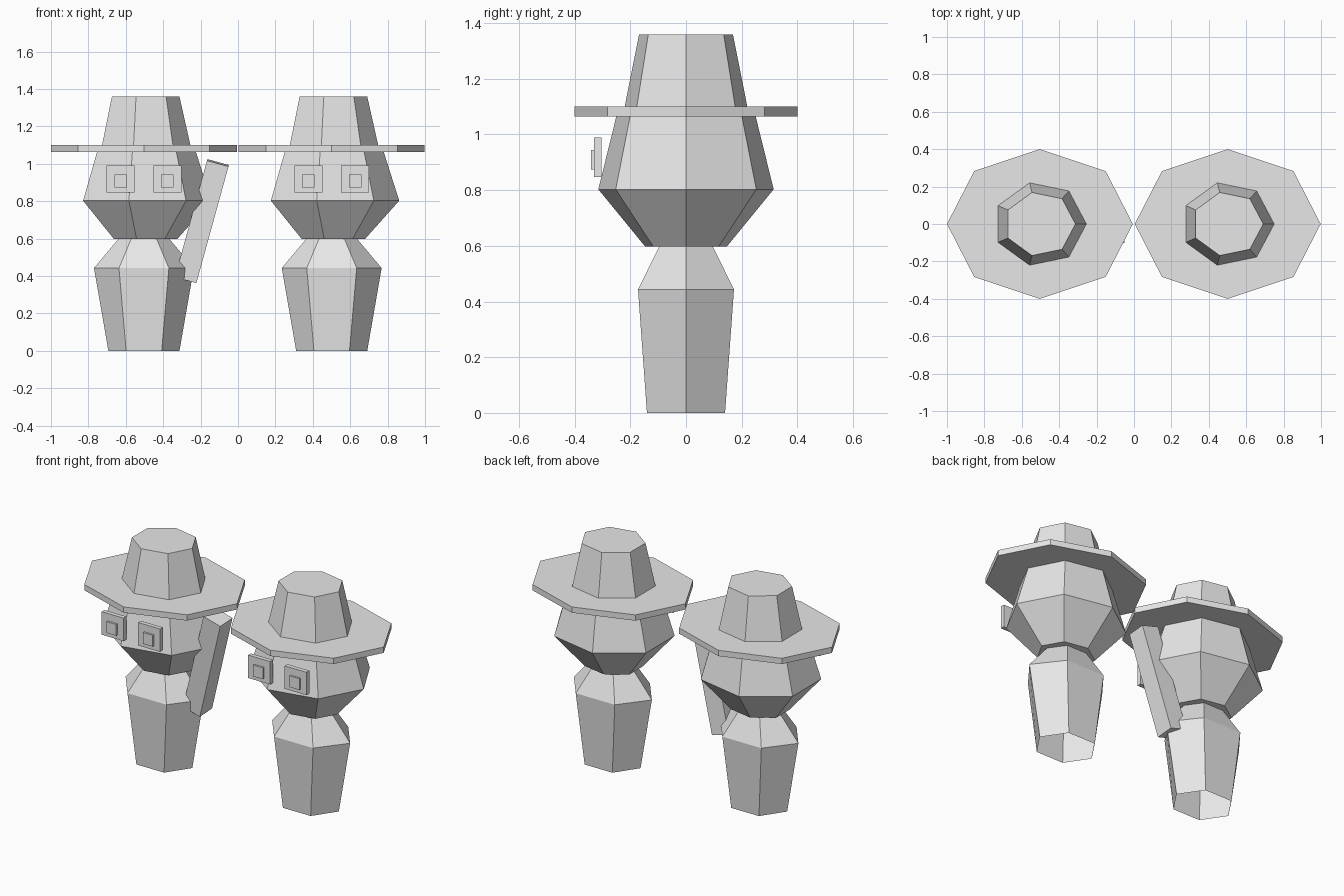
import bpy, math

if "Cube" in bpy.data.objects:
    bpy.data.objects.remove(bpy.data.objects["Cube"])

grey = bpy.data.materials.new("plain_grey")
grey.diffuse_color = (0.8, 0.8, 0.8, 1)
grey.use_nodes = True
grey.node_tree.nodes["Principled BSDF"].inputs["Base Color"].default_value = grey.diffuse_color


def finish(name, verts, faces, loc=(0, 0, 0), rot=(0, 0, 0)):
    me = bpy.data.meshes.new(name)
    me.from_pydata(verts, [], faces)
    me.materials.append(grey)
    ob = bpy.data.objects.new(name, me)
    ob.location, ob.rotation_euler = loc, rot
    bpy.context.collection.objects.link(ob)
    return ob


def loft(name, sides, rings, cx, bottom=True, top=True):
    """Stack of oval polygon rings (z, radius x, radius y), a corner on +x."""
    verts, faces = [], []
    for z, rx, ry in rings:
        for i in range(sides):
            a = math.tau * i / sides
            verts.append((rx * math.cos(a), ry * math.sin(a), z))
    for k in range(len(rings) - 1):
        for i in range(sides):
            j = (i + 1) % sides
            a, b = k * sides, (k + 1) * sides
            faces.append((a + i, a + j, b + j, b + i))
    if bottom:
        faces.append(tuple(reversed(range(sides))))
    if top:
        faces.append(tuple(range((len(rings) - 1) * sides, len(rings) * sides)))
    return finish(name, verts, faces, (cx, 0, 0))


def box(name, size, loc, rot=(0, 0, 0)):
    x, y, z = (s / 2 for s in size)
    verts = [(i * x, j * y, k * z) for k in (-1, 1) for j in (-1, 1) for i in (-1, 1)]
    faces = [(0, 2, 3, 1), (4, 5, 7, 6), (0, 1, 5, 4), (2, 6, 7, 3), (0, 4, 6, 2), (1, 3, 7, 5)]
    return finish(name, verts, faces, loc, rot)


for side, cx in (("left", -0.503), ("right", 0.501)):
    # six-sided body, open underneath
    loft(side + "_body", 6, [(0, 0.19, 0.162), (0.443, 0.267, 0.199), (0.6, 0.135, 0.11)],
         cx, bottom=False)
    # seven-sided head and hat crown
    loft(side + "_head", 7, [(0.597, 0.177, 0.15), (0.803, 0.361, 0.323), (1.08, 0.273, 0.253)], cx)
    loft(side + "_hat_crown", 7, [(1.08, 0.253, 0.23), (1.36, 0.19, 0.173)], cx)
    # eight-sided hat brim
    loft(side + "_hat_brim", 8, [(1.064, 0.497, 0.4), (1.1, 0.497, 0.4)], cx)
    # square eyes with raised pupils
    for s in (-1, 1):
        ex = cx + s * 0.125
        box(side + "_eye", (0.15, 0.027, 0.142), (ex, -0.3165, 0.919))
        box(side + "_pupil", (0.067, 0.012, 0.07), (ex, -0.336, 0.909))

# leaning arm beside the left figure
box("arm", (0.119, 0.117, 0.648), (-0.193, -0.02, 0.694),
    (math.radians(4), math.radians(15.4), 0))
